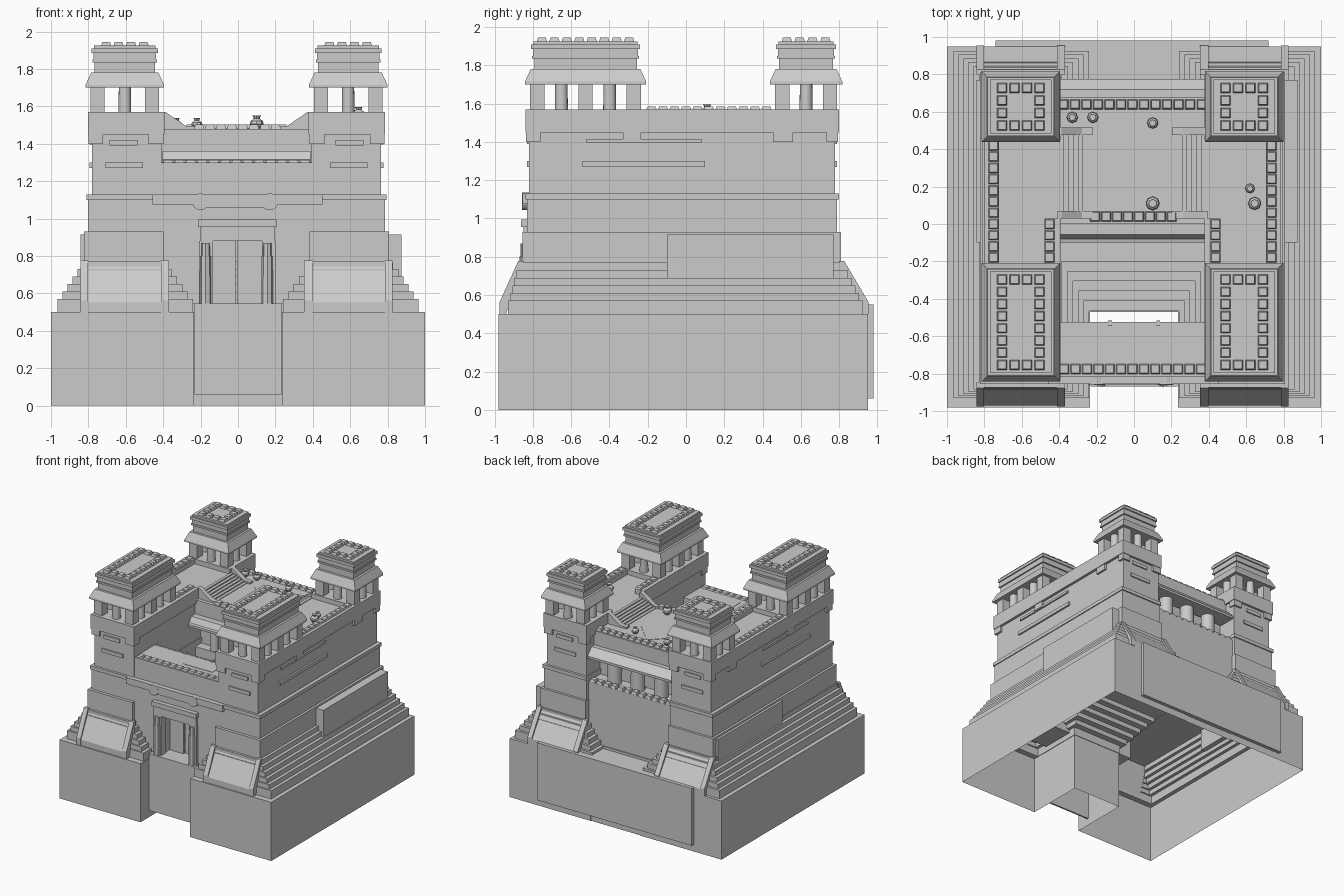
import bpy, bmesh, math
from mathutils import Matrix

if "Cube" in bpy.data.objects:
    bpy.data.objects.remove(bpy.data.objects["Cube"])

CX = -0.008  # the upper building sits slightly off the centre of its base

def finish(name, bm):
    bmesh.ops.recalc_face_normals(bm, faces=bm.faces)
    me = bpy.data.meshes.new(name)
    bm.to_mesh(me)
    bm.free()
    ob = bpy.data.objects.new(name, me)
    bpy.context.collection.objects.link(ob)
    return ob

def add_box(bm, x0, x1, y0, y1, z0, z1):
    m = Matrix.Translation(((x0+x1)/2, (y0+y1)/2, (z0+z1)/2)) @ Matrix.Diagonal((abs(x1-x0), y1-y0, z1-z0, 1))
    bmesh.ops.create_cube(bm, size=1, matrix=m)

def boxes(name, items, mirror=False):
    bm = bmesh.new()
    for x0, x1, y0, y1, z0, z1 in items:
        for s in ((1, -1) if mirror else (1,)):
            a, b = sorted((CX + s*x0, CX + s*x1))
            add_box(bm, a, b, y0, y1, z0, z1)
    return finish(name, bm)

def prism(name, profile, axis, a, b):
    """Extrude a (u, z) profile along x or y."""
    bm = bmesh.new()
    ends = [[bm.verts.new((t, u, z) if axis == 'x' else (u, t, z)) for u, z in profile] for t in (a, b)]
    n = len(profile)
    bm.faces.new(ends[0])
    bm.faces.new(ends[1])
    for i in range(n):
        bm.faces.new((ends[0][i], ends[0][(i+1) % n], ends[1][(i+1) % n], ends[1][i]))
    return finish(name, bm)

def merlons(name, pts, z, h=0.022, w=0.053):
    bm = bmesh.new()
    for x, y in pts:
        m = Matrix.Translation((x, y, z + h/2)) @ Matrix.Rotation(math.pi/4, 4, 'Z')
        bmesh.ops.create_cone(bm, cap_ends=True, segments=4, radius1=w*0.707, radius2=w*0.56, depth=h, matrix=m)
    return finish(name, bm)

def row(a, b, n):
    return [a + (b-a)*i/(n-1) for i in range(n)]

def columns(name, pts, z0, z1, r, seg=16):
    bm = bmesh.new()
    for x, y in pts:
        bmesh.ops.create_cone(bm, cap_ends=True, segments=seg, radius1=r, radius2=r*0.95, depth=z1-z0,
                              matrix=Matrix.Translation((x, y, (z0+z1)/2)))
    ob = finish(name, bm)
    bpy.context.view_layer.objects.active = ob
    ob.select_set(True)
    bpy.ops.object.shade_smooth_by_angle()
    ob.select_set(False)
    return ob

# Hollow stepped base with a front notch, tiers notched front and back, open underneath
levels = [(1, -.98, .95, .235, -.47, .945, 0, .5)]
zb = .5
for k in range(6):
    t, zt = k/5, .57 + .04*k
    levels.append((.965-.135*t, -.93+.055*t, .925-.1*t, .24+.145*t, -.465+.265*t, .775-.09*t, zb, zt))
    zb = zt
bm = bmesh.new()
prev = None
for X, F, B, xi, N, BN, z0, z1 in levels:
    half = [(xi, N), (xi, F), (X, F), (X, B), (xi, B), (xi, BN)]
    pts = half + [(-x, y) for x, y in reversed(half)]
    for z in (z0, z1):
        ring = [bm.verts.new((x, y, z)) for x, y in pts]
        if prev:
            for i in range(12):
                j = (i+1) % 12
                bm.faces.new((prev[i], prev[j], ring[j], ring[i]))
        prev = ring
bm.faces.new(prev)
finish("stepped_base", bm)

# Front gate plinth (hollow behind its face) and rear plinth
boxes("gate_plinth", [(-.225, .24, -.87, -.855, .06, .545), (-.225, .24, -.855, -.53, .525, .545)])
boxes("rear_plinth", [(-.732, .728, .945, .98, .06, .55), (-.732, .728, .76, .945, .505, .55)])

# Side wings: stacked courses, sunken roof deck between towers, frieze with corner drops
boxes("side_wings", [
    (.39, .815, -.855, .81, .765, .93),
    (.395, .795, -.83, .79, .93, 1.10),
    (.39, .803, -.84, .80, 1.10, 1.13),
    (.40, .772, -.82, .78, 1.13, 1.45)], True)
boxes("wing_frieze", [
    (.385, .795, -.84, -.22, 1.45, 1.57), (.385, .795, .45, .80, 1.45, 1.57),
    (.385, .715, -.22, .45, 1.45, 1.53), (.715, .795, -.22, .45, 1.45, 1.57),
    (.385, .47, -.22, .03, 1.53, 1.57)] + [
    (xa, xb, ya, yb, 1.40, 1.47)
    for xa, xb in ((.39, .47), (.715, .79))
    for ya, yb in ((-.835, -.76), (.735, .795))] + [
    (.72, .79, -.33, -.235, 1.40, 1.47), (.72, .79, .455, .56, 1.40, 1.47)], True)
boxes("wall_panels", [
    (.76, .787, -.54, .10, 1.27, 1.30), (.76, .785, -.52, .08, 1.395, 1.415),
    (.50, .70, -.832, -.8, 1.27, 1.30), (.53, .68, -.832, -.8, 1.39, 1.42),
    (.50, .70, .77, .79, 1.27, 1.30), (.53, .68, .77, .79, 1.39, 1.42)], True)
boxes("side_buttresses", [(.79, .883, -.10, .77, .58, .915), (-.835, -.79, -.10, .77, .58, .915)])

# Sloped slabs at the foot of each tower
for s in (1, -1):
    for tag, top, low in (("front", -.865, -.97), ("rear", .815, .95)):
        for part, xa, xb, e in (("slab", .39, .80, 0), ("slab_rim_inner", .362, .405, .012), ("slab_rim_outer", .795, .835, .012)):
            d = e if top > 0 else -e
            prism(tag + "_" + part, [(low*.97, .5), (low+d*.4, .5), (low+d*.4, .55+e), (top+d, .765+e), (top*.98, .765+e)],
                  'x', CX + s*xa, CX + s*xb)

# Gatehouse: wall around the doorway, roof terrace, lintel and jambs
boxes("gate_wall", [
    (-.40, -.135, -.825, -.53, .545, .88), (.135, .40, -.825, -.53, .545, .88),
    (-.40, .40, -.825, -.53, .88, 1.13), (-.40, .40, -.815, -.53, 1.13, 1.30)])
boxes("gate_cornice", [(-.45, .46, -.855, -.8, 1.075, 1.13), (-.20, .21, -.85, -.8, 1.06, 1.09)])
boxes("door_frame", [
    (-.195, .205, -.85, -.8, .88, .955), (-.205, .215, -.862, -.8, .955, .995),
    (-.20, -.125, -.845, -.78, .54, .88), (.135, .21, -.845, -.78, .54, .88)])
boxes("door_leaves", [(-.13, -.003, -.72, -.70, .545, .88), (.003, .135, -.70, -.68, .545, .88)])
bm = bmesh.new()
for x in (-.2, .17):
    bmesh.ops.create_cone(bm, cap_ends=True, segments=16, radius1=.045, radius2=.045, depth=.04,
        matrix=Matrix.Translation((x, -.837, 1.09)) @ Matrix.Rotation(math.pi/2, 4, 'X'))
finish("cornice_discs", bm)
# Guardian figures beside the door
columns("guardian_bodies", [(CX+s*.165, -.84) for s in (1, -1)], .545, .80, .032, 8)
columns("guardian_heads", [(CX+s*.165, -.84) for s in (1, -1)], .80, .87, .025, 8)
merlons("gate_merlons", [(x+CX, -.775) for x in row(-.365, .365, 13)], 1.30, .012)
boxes("terrace_posts", [(x-.01, x+.01, -.545, -.515, 1.22, 1.31) for x in (-.12, .138)] + [(-.40, .40, -.54, -.525, 1.24, 1.302)])
boxes("terrace_rug", [(-.015, .255, -.70, -.575, 1.30, 1.303)])

# Central hall behind the courtyard, recessed for porticoes on both faces
boxes("central_hall", [
    (-.40, .40, .08, .60, 1.08, 1.30), (-.40, .40, .0, .68, .765, 1.08),
    (-.40, .40, .68, .765, .545, 1.08), (-.40, .40, .0, .68, 1.30, 1.48)])
prism("court_eave", [(.03, 1.29), (-.10, 1.29), (-.10, 1.31), (-.08, 1.315), (-.055, 1.36), (.03, 1.36)], 'x', CX-.395, CX+.395)
prism("loggia_eave", [(.62, 1.28), (.775, 1.28), (.775, 1.30), (.72, 1.36), (.62, 1.36)], 'x', CX-.395, CX+.395)
columns("loggia_columns", [(CX+x, .66) for x in (-.22, 0, .22)], 1.08, 1.29, .058)
columns("court_columns", [(CX+x, .04) for x in (-.24, -.08, .08, .24)], 1.08, 1.30, .035)
merlons("loggia_merlons", [(CX+x, .737) for x in row(-.36, .36, 12)], 1.08)

# Roof battlements
merlons("hall_rear_merlons", [(CX+x, .64) for x in row(-.37, .37, 13)], 1.48)
merlons("hall_front_merlons", [(CX+x, .04) for x in row(-.2, .21, 8)], 1.48)
merlons("wing_outer_merlons", [(CX+s*.743, y) for s in (1, -1) for y in row(-.18, .42, 11)], 1.57, .015)
merlons("wing_inner_merlons", [(CX+s*.443, y) for s in (1, -1) for y in row(-.18, 0, 4)], 1.57, .015)

# Stairs from the wings down to the hall roof, with sloped cheeks
for s in (1, -1):
    bm = bmesh.new()
    for i in range(6):
        a, b = sorted((CX + s*.39, CX + s*(.39-.025*(i+1))))
        add_box(bm, a, b, .07, .48, 1.475, 1.545-.01*(i+1))
    finish("roof_stairs", bm)
    for y in (.03, .475):
        prism("stair_cheek", [(CX+s*.40, 1.47), (CX+s*.40, 1.57), (CX+s*.38, 1.57), (CX+s*.27, 1.495),
                              (CX+s*.21, 1.495), (CX+s*.21, 1.47)], 'y', y, y+.04)

# Diamond rug on the hall roof
rug = boxes("roof_rug", [(-.13, .13, -.09, .09, 0, .003)])
rug.rotation_euler.z = math.radians(-45)
rug.location = (-.01, .43, 1.48)

# Corner towers
def tower(tag, cx, y0, y1, bays, ny):
    x0, x1, cy = cx-.183, cx+.183, (y0+y1)/2
    bm = bmesh.new()
    p = .075
    step = (y1-y0-p)/bays
    for i in range(bays+1):
        for xa in (x0, x1-p):
            add_box(bm, xa, xa+p, y0+i*step, y0+i*step+p, 1.56, 1.71)
    finish(tag + "_piers", bm)
    mids = [y0 + p/2 + step*(i+.5) for i in range(bays)]
    columns(tag + "_columns", [(x, y) for x in (x0+.04, x1-.04) for y in mids] +
            [(cx, y) for y in (y0+.04, y1-.04)], 1.57, 1.70, .034)
    # Flared eave and upper courses as one stepped loft
    bm = bmesh.new()
    prev = None
    for e, z in ((0, 1.70), (.027, 1.70), (.027, 1.715), (-.003, 1.78), (-.022, 1.78), (-.022, 1.835), (-.01, 1.835),
                 (-.01, 1.85), (-.016, 1.85), (-.016, 1.885), (-.006, 1.885), (-.006, 1.91),
                 (-.018, 1.91), (-.018, 1.925)):
        ring = [bm.verts.new((cx+a*(.183+e), cy+b*((y1-y0)/2+e), z)) for a, b in ((-1, -1), (1, -1), (1, 1), (-1, 1))]
        if prev:
            for i in range(4):
                bm.faces.new((prev[i], prev[(i+1) % 4], ring[(i+1) % 4], ring[i]))
        else:
            bm.faces.new(ring[::-1])
        prev = ring
    bm.faces.new(prev)
    finish(tag + "_roof", bm)
    hx, hy = .1, (y1-y0)/2 - .062
    ring = [(cx+x, cy+b*hy) for x in row(-hx, hx, 4) for b in (-1, 1)]
    ring += [(cx+a*hx, cy+y) for y in row(-hy, hy, ny)[1:-1] for a in (-1, 1)]
    merlons(tag + "_merlons", ring, 1.925, .02)

for s in (1, -1):
    side = "right" if s > 0 else "left"
    tower("front_tower_" + side, CX+s*.597, -.815, -.235, 2, 8)
    tower("rear_tower_" + side, CX+s*.597, .465, .79, 1, 4)

# Clay urns on the roofs
def urn(x, y, z, r):
    bm = bmesh.new()
    prev = None
    for f, h in [(.5, 0), (1, .7), (.9, 1.1), (.4, 1.5), (.6, 1.9)]:
        ring = [bm.verts.new((x+r*f*math.cos(a), y+r*f*math.sin(a), z+r*h)) for a in row(0, math.tau*7/8, 8)]
        if prev:
            for i in range(8):
                bm.faces.new((prev[i], prev[(i+1) % 8], ring[(i+1) % 8], ring[i]))
        prev = ring
    bm.faces.new(prev)
    finish("urn", bm)

for u in ((-.33, .57, 1.48, .03), (-.22, .57, 1.48, .03), (.10, .54, 1.48, .03),
          (.10, .11, 1.48, .037), (.62, .19, 1.53, .026), (.645, .11, 1.53, .035)):
    urn(*u)
